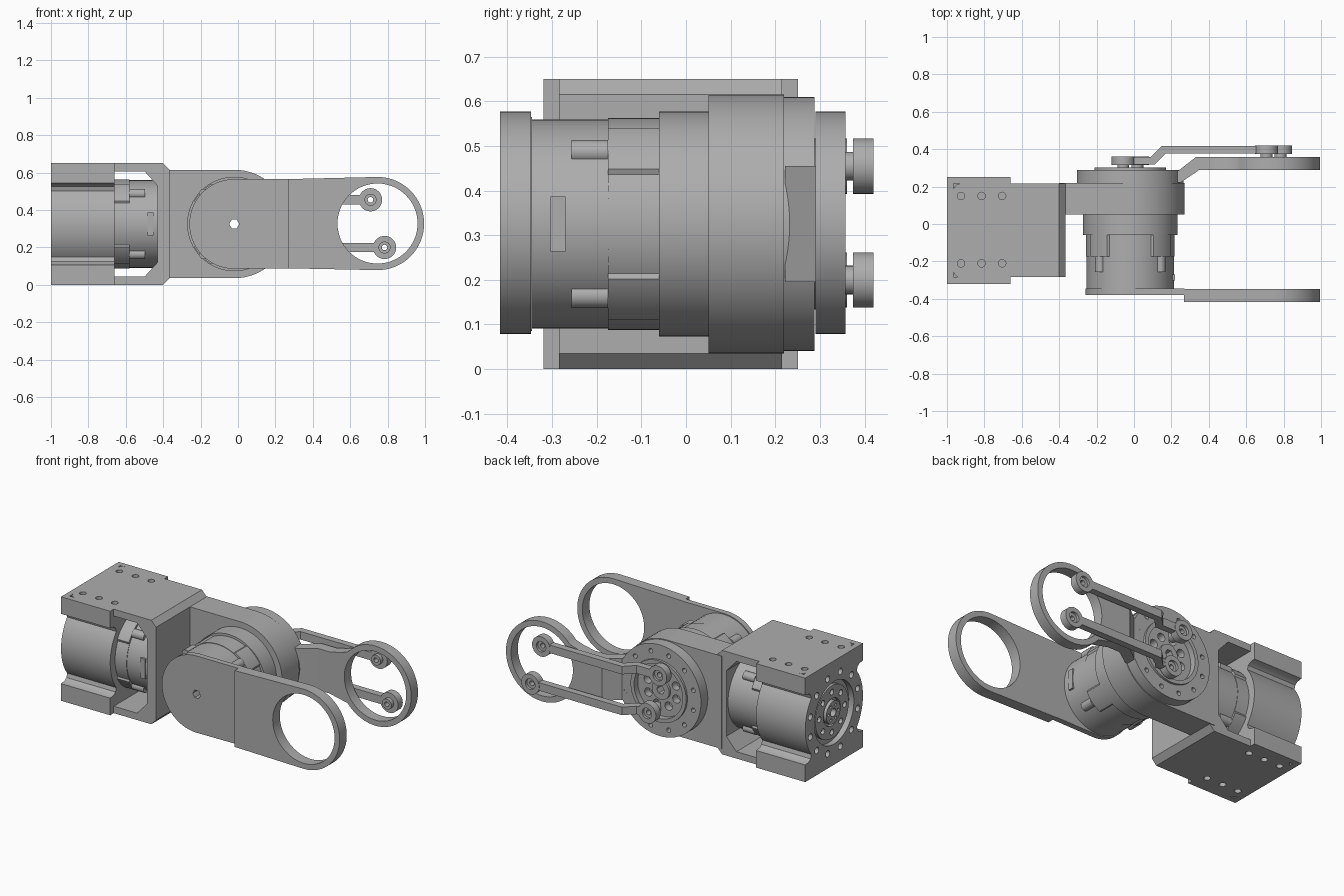
import bpy, bmesh
from math import sin, cos, radians, pi
from mathutils import Matrix

cube = bpy.data.objects.get("Cube")
if cube:
    bpy.data.objects.remove(cube)

grey = bpy.data.materials.new("machined grey")
grey.use_nodes = True
grey.diffuse_color = (0.42, 0.42, 0.42, 1)
grey.node_tree.nodes["Principled BSDF"].inputs["Base Color"].default_value = (0.42, 0.42, 0.42, 1)

# Where the drawing plane (u, v) and thickness w go for each extrusion axis
AXES = {"X": ((0, 0, 1), (1, 0, 0), (0, 1, 0)),
        "Y": ((1, 0, 0), (0, 0, 1), (0, 1, 0)),
        "Z": ((1, 0, 0), (0, 1, 0), (0, 0, 1))}


def plate(name, axis, w0, w1, *loops):
    """Extrude an outline with holes from w0 to w1 along an axis."""
    cu = bpy.data.curves.new(name, "CURVE")
    cu.dimensions, cu.fill_mode = "2D", "BOTH"
    cu.extrude = abs(w1 - w0) / 2
    for pts in loops:
        s = cu.splines.new("POLY")
        s.points.add(len(pts) - 1)
        for p, (u, v) in zip(s.points, pts):
            p.co = (u, v, 0, 1)
        s.use_cyclic_u = True
    tmp = bpy.data.objects.new(name + " outline", cu)
    bpy.context.scene.collection.objects.link(tmp)
    dg = bpy.context.evaluated_depsgraph_get()
    me = bpy.data.meshes.new_from_object(tmp.evaluated_get(dg))
    bpy.data.objects.remove(tmp)
    bm = bmesh.new()
    bm.from_mesh(me)
    bmesh.ops.translate(bm, verts=bm.verts, vec=(0, 0, (w0 + w1) / 2))
    bm.transform(Matrix(AXES[axis]).to_4x4())
    bmesh.ops.remove_doubles(bm, verts=bm.verts, dist=0.0002)
    bmesh.ops.recalc_face_normals(bm, faces=bm.faces)
    bm.to_mesh(me)
    bm.free()
    me.materials.clear()
    me.materials.append(grey)
    me.shade_smooth()
    me.set_sharp_from_angle(angle=radians(30))
    ob = bpy.data.objects.new(name, me)
    bpy.context.scene.collection.objects.link(ob)
    return ob


def arc(c, r, a0, a1, n=36):
    steps = [radians(a0 + (a1 - a0) * i / n) for i in range(n + 1)]
    return [(c[0] + r * cos(a), c[1] + r * sin(a)) for a in steps]


def circle(c, r, n=64):
    return arc(c, r, 0, 360, n)[:-1]


def bolts(c, ring, r, n, phase=0.0):
    return [circle(p, r, 16) for p in arc(c, ring, phase, 360 + phase, n)[:-1]]


def box(u0, u1, v0, v1):
    return [(u0, v0), (u1, v0), (u1, v1), (u0, v1)]


MID = 0.325                # height of both motor axes
ROLL = (-0.0345, MID)      # axis of the mount motor (y, z)
PIVOT = (-0.02, MID)       # axis of the arm motor (x, z)
END = (0.746, 0.3275)      # centre of the fork rings (x, z)
BORE = circle(PIVOT, 0.027, 6)


# Motors: sleeve, lobed housing, body, screw bosses and connector
def motor(name, axis, c, start, way, side, bore):
    def at(t0, t1):
        return sorted((start + way * t0, start + way * t1))
    lobed = []
    for i in range(180):
        near = abs((i * 2) % 90 - 45) < 16
        r = 0.247 if near else 0.237
        a = radians(i * 2)
        lobed.append((c[0] + r * cos(a), c[1] + r * sin(a)))
    plate(name + " sleeve", axis, *at(-0.24, -0.115), circle(c, 0.252), *bore)
    plate(name + " housing", axis, *at(-0.115, 0), lobed, *bore)
    plate(name + " body", axis, *at(0, 0.203), circle(c, 0.234), *bore)
    for i, p in enumerate(arc(c, 0.228, 45, 405, 4)[:-1]):
        plate(f"{name} boss {i + 1}", axis, *at(0, 0.082), circle(p, 0.027, 20))
    u = sorted((c[0] + side * 0.2, c[0] + side * 0.238))
    plate(name + " connector", axis, *at(0.095, 0.128),
          box(*u, MID - 0.062, MID + 0.062))


motor("mount motor", "X", ROLL, -0.58, 1, -1, [])
motor("arm motor", "Y", PIVOT, -0.175, -1, 1, [BORE])


# Mount block: cylinder with four corner blocks joined by scoops
def block_outline(notched):
    corner = [(0.25, 0.325 - 0.03)] if notched else []
    if notched:
        corner += [(0.25, 0.325)]
    corner += [(0.285, 0.325), (0.285, 0.218), (0.25, 0.213), (0.232, 0.2)]
    quarter = corner + arc((0, 0), 0.285, 38, 0, 12)
    right = quarter + [(u, -v) for u, v in reversed(quarter[:-1])]
    full = right + [(-u, -v) for u, v in right]
    return [(ROLL[0] + u, MID + v) for u, v in full]


plate("mount face", "X", -1, -0.965, block_outline(False), circle(ROLL, 0.195),
      *bolts(ROLL, 0.242, 0.02, 12, 15))
plate("mount block", "X", -0.965, -0.66, block_outline(True))
plate("mount hub", "X", -0.985, -0.96, circle(ROLL, 0.165),
      circle(ROLL, 0.085), *bolts(ROLL, 0.125, 0.018, 8))
plate("mount hub cap", "X", -0.995, -0.96, circle(ROLL, 0.07),
      circle(ROLL, 0.025, 16), *bolts(ROLL, 0.047, 0.009, 6))

# Cover plates with rounded corners and screw holes
y0, y1 = ROLL[0] - 0.25, ROLL[0] + 0.25
cover = ([(-0.66, y0), (-0.66, y1)] + arc((-0.93, y1 - 0.035), 0.035, 90, 180, 8)
         + arc((-0.93, y0 + 0.035), 0.035, 180, 270, 8))
screws = [circle((x, y), 0.02, 16) for x in (-0.925, -0.815, -0.705) for y in (0.15, -0.21)]
plate("top cover", "Z", 0.62, 0.65, cover, *screws)
plate("bottom cover", "Z", 0, 0.03, cover, *screws)

# Bracket: C-shaped yoke behind the mount motor
upper = [(-0.66, 0.282), (-0.66, 0.325), (-0.4, 0.325), (-0.367, 0.29)]
inner = [(-0.43, 0.205), (-0.5, 0.282)]
half = inner + upper
yoke = half + [(u, -v) for u, v in reversed(half)]
plate("bracket", "Y", y0, y1, [(u, MID + v) for u, v in yoke])

# Arm carrying the second motor
plate("arm", "Y", 0.05, 0.22,
      [(-0.4, MID - 0.29)] + arc(PIVOT, 0.29, -90, 90) + [(-0.4, MID + 0.29)], BORE)

# Output flange, raised rim and recessed hub
plate("output flange", "Y", 0.22, 0.288, circle(PIVOT, 0.285),
      circle(PIVOT, 0.18), *bolts(PIVOT, 0.24, 0.014, 12, 15))
plate("output rim", "Y", 0.25, 0.302, circle(PIVOT, 0.192), circle(PIVOT, 0.168))
plate("output hub", "Y", 0.22, 0.265, circle(PIVOT, 0.181), BORE,
      *bolts(PIVOT, 0.105, 0.026, 8, 20))
plate("output collar", "Y", 0.25, 0.28, circle(PIVOT, 0.06), BORE)

# Front fork link: thin round base, thick ring end
plate("front link base", "Y", -0.38, -0.345,
      arc(PIVOT, 0.24, 90, 270) + [(0.27, MID - 0.237), (0.27, MID + 0.24)], BORE)
ring_hole = circle(END, 0.214)
plate("front link ring", "Y", -0.417, -0.347,
      [(0.268, MID + 0.24)] + arc(END, 0.249, 90, -90) + [(0.268, MID - 0.237)], ring_hole)

# Back fork link: stepped neck and ring end
plate("back link neck", "Z", MID - 0.13, MID + 0.13,
      [(0.18, 0.222), (0.25, 0.222), (0.35, 0.29), (0.43, 0.29),
       (0.43, 0.357), (0.33, 0.357), (0.24, 0.287), (0.18, 0.287)])
plate("back link ring", "Y", 0.29, 0.357,
      [(0.43, MID + 0.13), (0.5, MID + 0.145)] + arc(END, 0.249, 140, -140, 56)
      + [(0.5, MID - 0.145), (0.43, MID - 0.13)], ring_hole)


# Parallel push rods with eye ends
def rod(name, dx, dz):
    left, right = PIVOT[0] + dx, END[0] + dx
    z = MID + 0.002 + dz
    plate(name + " bar", "Z", z - 0.025, z + 0.025,
          [(left + 0.04, 0.317), (0.11, 0.317), (0.17, 0.376), (right - 0.04, 0.376),
           (right - 0.04, 0.418), (0.15, 0.418), (0.09, 0.359), (left + 0.04, 0.359)])
    for end, x, back, face in (("inner", left, 0.255, 0.315), ("outer", right, 0.35, 0.374)):
        hole = circle((x, z), 0.015, 16)
        plate(f"{name} {end} eye", "Y", face, face + 0.03, circle((x, z), 0.062, 40), hole)
        plate(f"{name} {end} eye rim", "Y", face + 0.03, face + 0.046,
              circle((x, z), 0.062, 40), circle((x, z), 0.033, 24))
        plate(f"{name} {end} spacer", "Y", back, face, circle((x, z), 0.032, 24), hole)


rod("upper rod", -0.0375, 0.1275)
rod("lower rod", 0.0375, -0.1275)
